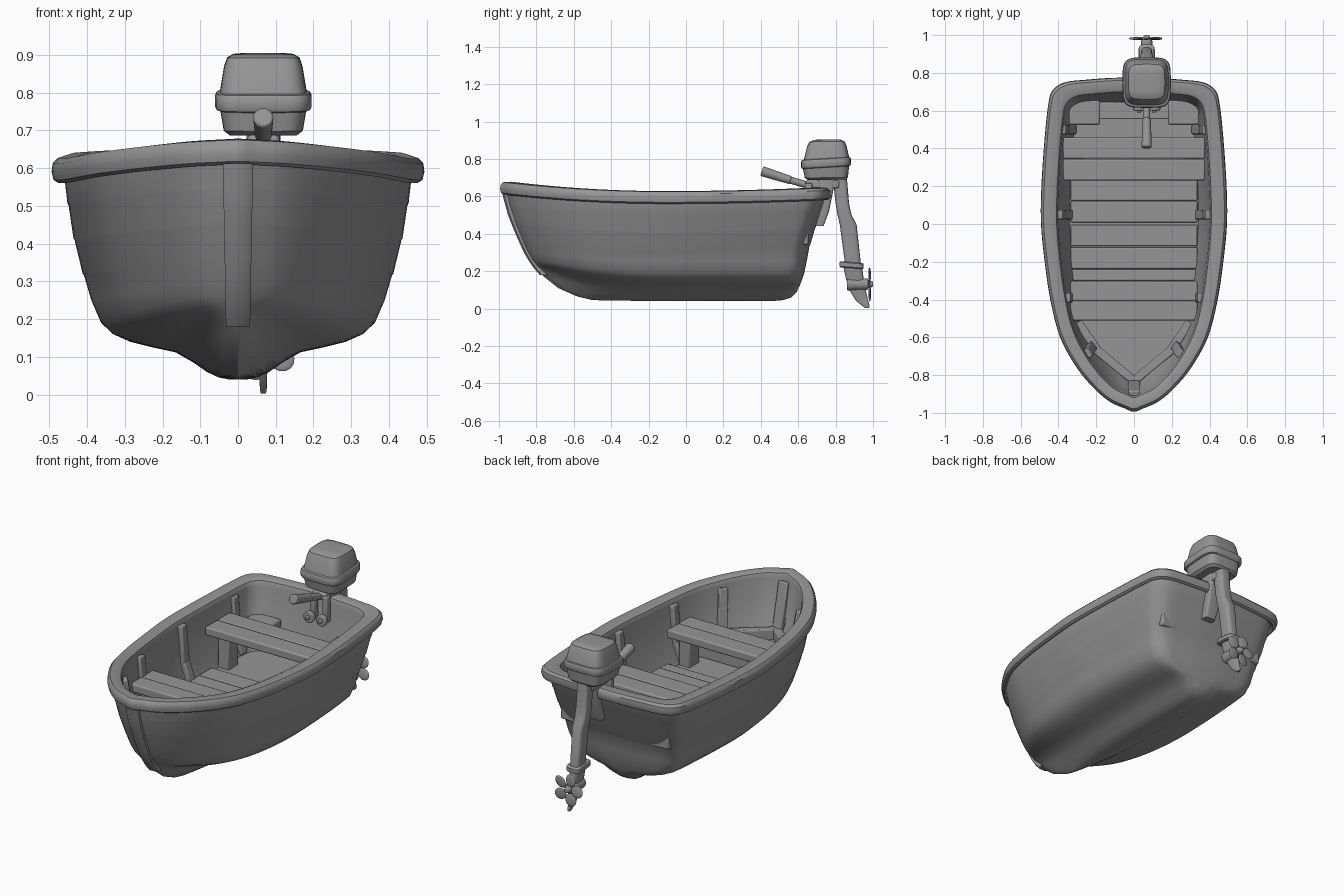
import bpy, bmesh, math
from mathutils import Vector

if "Cube" in bpy.data.objects:
    bpy.data.objects.remove(bpy.data.objects["Cube"])

grey = bpy.data.materials.new("grey")
grey.diffuse_color = (0.30, 0.30, 0.30, 1)
grey.use_nodes = True
grey.node_tree.nodes["Principled BSDF"].inputs["Base Color"].default_value = grey.diffuse_color
MX = 0.067  # motor sits slightly off centre


def finish(name, bm, bevel=0):
    bmesh.ops.recalc_face_normals(bm, faces=bm.faces)
    me = bpy.data.meshes.new(name)
    bm.to_mesh(me)
    bm.free()
    me.materials.append(grey)
    ob = bpy.data.objects.new(name, me)
    bpy.context.collection.objects.link(ob)
    if bevel:
        m = ob.modifiers.new("bevel", 'BEVEL')
        m.width, m.segments = bevel, 2
    return ob


def loft(name, rings, cap_start=True, cap_end=True):
    bm = bmesh.new()
    vs = [[bm.verts.new(p) for p in r] for r in rings]
    n = len(rings[0])
    for a, b in zip(vs, vs[1:]):
        for i in range(n):
            j = (i + 1) % n
            bm.faces.new((a[i], a[j], b[j], b[i]))
    if cap_start:
        bm.faces.new(vs[0])
    if cap_end:
        bm.faces.new(vs[-1])
    return finish(name, bm)


def beam(name, p, q, w, d, bevel=0.006, up=(0, 0, 1)):
    """Rounded bar from p to q, w wide across and d deep along 'up'."""
    p, q = Vector(p), Vector(q)
    t = (q - p).normalized()
    s = t.cross(Vector(up)).normalized()
    n = s.cross(t)
    c = [[o + s * a * w / 2 + n * b * d / 2
          for a, b in ((-1, -1), (1, -1), (1, 1), (-1, 1))] for o in (p, q)]
    ob = loft(name, c)
    m = ob.modifiers.new("bevel", 'BEVEL')
    m.width, m.segments = bevel, 2
    return ob


def rod(name, p, q, r1, r2=None, bevel=0.005):
    p, q = Vector(p), Vector(q)
    bm = bmesh.new()
    bmesh.ops.create_cone(bm, cap_ends=True, segments=20, radius1=r1,
                          radius2=r2 or r1, depth=(q - p).length)
    rot = (q - p).to_track_quat('Z', 'Y')
    for v in bm.verts:
        v.co = rot @ v.co + (p + q) / 2
    return finish(name, bm, bevel)


def lerp_table(t, x):
    for (x0, y0), (x1, y1) in zip(t, t[1:]):
        if x <= x1:
            return y0 + (y1 - y0) * max(0, x - x0) / (x1 - x0)
    return t[-1][1]


# Plan outline from bow to stern: (fraction of length, fraction of half width)
PLAN = [(0, 0), (.01, .1), (.03, .26), (.07, .43), (.13, .61), (.22, .79), (.33, .895),
        (.45, .96), (.57, 1), (.7, .99), (.85, .95), (.93, .915), (.957, .885),
        (.976, .82), (.988, .71), (.994, .5), (.999, .25), (1, 0)]
STEM = [(.035, -.42), (.045, -.50), (.06, -.57), (.1, -.67), (.15, -.74), (.2, -.79),
        (.25, -.825), (.3, -.855), (.4, -.90), (.5, -.94), (.6, -.967), (.68, -.985)]


def smooth_plan(steps=4):
    ext = [(PLAN[1][0], -PLAN[1][1])] + PLAN + [(PLAN[-2][0], -PLAN[-2][1])]
    out = []
    for k in range(1, len(ext) - 2):
        a, b, c, d = [Vector(p) for p in ext[k - 1:k + 3]]
        for i in range(steps):
            t = i / steps
            out.append(0.5 * (2 * b + (c - a) * t + (2 * a - 5 * b + 4 * c - d) * t * t
                              + (3 * b - a - 3 * c + d) * t ** 3))
    return out + [Vector(PLAN[-1])]


OUT = smooth_plan()


def ring(z, w, bow, stern, rise=.05, aft=.02):
    half = []
    for u, f in OUT:
        zz = z + rise * max(0, 1 - u / .5) ** 2 + aft * max(0, (u - .5) / .5) ** 2
        half.append((w * f, bow + (stern - bow) * u, zz))
    return half + [(-x, y, zz) for x, y, zz in reversed(half[1:-1])]


# Outer hull with lapped planks, bilge and rounded keel bulge
levels = [(.60, .462, .05, .752), (.505, .451, .045, .723), (.50, .448, .045, .720),
          (.413, .435, .04, .693), (.408, .432, .04, .690), (.32, .411, .04, .664),
          (.314, .407, .04, .660), (.25, .388, .05, .645), (.19, .362, .08, .632),
          (.16, .33, .10, .622), (.14, .285, .11, .615), (.125, .225, .11, .61),
          (.112, .165, .11, .603), (.085, .118, .09, .59), (.060, .082, .05, .565),
          (.045, .05, .02, .52), (.040, .022, .005, .46)]
loft("outer_hull", [ring(z, w, lerp_table(STEM, z + r), s, r, .02 if z > .3 else 0)
                    for z, w, r, s in levels], cap_start=False)

# Rounded gunwale rail
rail = [(.455, -.955, .74, .575), (.475, -.975, .755, .560), (.488, -.988, .768, .568),
        (.493, -.994, .775, .59), (.49, -.99, .772, .612), (.478, -.978, .76, .625),
        (.43, -.935, .715, .628), (.41, -.92, .70, .62), (.402, -.912, .692, .60),
        (.40, -.91, .69, .57)]
loft("gunwale", [ring(z, w, b, s) for w, b, s, z in rail], False, False)

# Inner lining with sloped lower wall, and floor
loft("inner_hull", [ring(.60, .402, -.912, .692), ring(.385, .382, -.868, .655, .03, .01),
                    ring(.275, .342, -.79, .62, 0, 0)], cap_start=False)

# Stem post on the bow
post = []
for i in range(13):
    z = .18 + i * .036
    y = lerp_table(STEM, z)
    hw = .032 + .008 * i / 12
    post.append([(-hw, y + .06, z), (-hw, y - .002, z), (-hw * .6, y - .012, z),
                 (hw * .6, y - .012, z), (hw, y - .002, z), (hw, y + .06, z)])
loft("stem_post", post)

# Floor boards
for i, y in enumerate((-.27, -.18, -.06, .065, .18)):
    beam("floor_board", (-.335, y, .285), (.335, y, .285), .06 if i == 0 else .112, .03)

# Seats, each of two boards, with end supports
for name, ys, hx, z in (("rear_seat", (.288, .402), .375, .50),
                        ("front_seat", (-.458, -.355), .335, .468)):
    for y in ys:
        beam(name, (-hx, y, z), (hx, y, z), .113 if hx > .35 else .105, .048, .008)
    for s in (-1, 1):
        x = s * (hx - .07)
        beam(name + "_support", (x, sum(ys) / 2, .27), (x, sum(ys) / 2, z), .07, .09,
             up=(0, 1, 0))

# Raised bow deck
loft("bow_deck", [[(-.30, -.50, z), (-.2, -.635, z), (0, -.82, z), (.2, -.635, z),
                   (.30, -.50, z)] for z in (.28, .335)])

# Stern ledge: two blocks joined by a low rail
beam("stern_rail", (-.33, .60, .37), (.33, .60, .37), .09, .05)
for s in (-1, 1):
    beam("stern_block", (s * .18, .59, .40), (s * .345, .59, .40), .13, .12, .01)
    # Ribs on the side walls, following the lining
    for y, top, mid, low in ((.50, .383, .365, .325), (.05, .400, .38, .342),
                             (-.39, .358, .338, .295)):
        beam("side_rib", (s * top, y, .60), (s * mid, y, .385), .05, .045, up=(1, 0, 0))
        beam("side_rib", (s * mid, y, .395), (s * low, y, .28), .05, .045, up=(1, 0, 0))
    beam("bow_rib", (s * .25, -.69, .61), (s * .225, -.65, .37), .05, .045,
         up=(s * .8, -.6, 0))
    # Bow stringer
    beam("bow_stringer", (0, -.83, .36), (s * .20, -.665, .36), .045, .06)
    beam("bow_stringer", (s * .19, -.675, .36), (s * .295, -.52, .36), .045, .06)
beam("bow_centre_rib", (0, -.908, .63), (0, -.85, .37), .06, .05, up=(0, 1, 0))


def box_ring(z, hw, y0, y1, e=4.5, n=40, tilt=0.0):
    cy, hy, out = (y0 + y1) / 2, (y1 - y0) / 2, []
    for i in range(n):
        c, s = math.cos(math.tau * i / n), math.sin(math.tau * i / n)
        y = cy + hy * math.copysign(abs(s) ** (2 / e), s)
        out.append((MX + hw * math.copysign(abs(c) ** (2 / e), c), y, z + tilt * (y - cy)))
    return out


# Motor cowl with raised band
cowl = [(.688, .09, .655, .855), (.70, .105, .635, .866), (.754, .114, .626, .872),
        (.757, .124, .619, .878), (.765, .128, .615, .882), (.792, .128, .615, .882),
        (.80, .124, .619, .878), (.803, .115, .63, .872), (.87, .104, .648, .858),
        (.893, .096, .66, .846), (.902, .08, .68, .825), (.904, .06, .70, .805)]
loft("motor_cowl", [box_ring(*c, tilt=.06 if .72 < c[0] < .85 else .02) for c in cowl])

# Motor leg, collar and lower unit with skeg
leg = [(.70, .036, .785, .86), (.56, .036, .80, .872), (.50, .036, .81, .885),
       (.45, .034, .822, .912), (.24, .03, .85, .935)]
loft("motor_leg", [box_ring(*c, e=3.5) for c in leg])
loft("leg_collar", [box_ring(z, hw, .885 - d, .885 + d, tilt=-.08) for z, hw, d in
                    ((.216, .038, .058), (.221, .044, .065), (.243, .044, .065), (.248, .038, .058))])
low = [(.23, .03, .84, .94), (.16, .026, .855, .95), (.10, .012, .872, .96),
       (.04, .010, .91, .975), (.012, .009, .945, .982), (.003, .007, .955, .978)]
loft("lower_unit", [box_ring(*c, e=3) for c in low])
rod("gear_case", (MX, .86, .13), (MX, .975, .13), .034, .03, .008)

# Propeller
rod("propeller_hub", (MX, .965, .13), (MX, 1.0, .13), .024, .014, .004)
for k in range(5):
    a = math.radians(-36 + 72 * k)
    rad, tan = Vector((math.cos(a), 0, math.sin(a))), Vector((-math.sin(a), .12, math.cos(a)))
    bm = bmesh.new()
    bmesh.ops.create_uvsphere(bm, u_segments=14, v_segments=8, radius=1)
    for v in bm.verts:
        x, y, z = v.co
        v.co = Vector((MX, .982, .13)) + rad * (.058 + .037 * x) + tan * (.033 * y) \
            + Vector((0, 1, 0)) * (.006 * z)
    finish("propeller_blade", bm)

# Transom bracket, clamp screws and tiller
outer = [(.69, .045, .70, .80), (.62, .045, .72, .785), (.52, .04, .70, .765), (.44, .034, .68, .735)]
loft("bracket", [box_ring(*c, e=6) for c in outer])
beam("bracket_top", (MX, .64, .665), (MX, .82, .665), .085, .045, .01)
for s in (-1, 1):
    x = MX + s * .04
    beam("clamp_arm", (x, .655, .67), (x, .655, .52), .03, .04, up=(0, 1, 0))
    rod("clamp_screw", (x, .59, .545), (x, .69, .545), .012)
    rod("clamp_knob", (x, .60, .545), (x, .627, .545), .032)
rod("tiller_arm", (MX, .70, .645), (MX, .54, .692), .019)
rod("tiller_grip", (MX, .56, .686), (MX, .405, .735), .022, .027, .006)

bpy.ops.object.select_all(action='SELECT')
bpy.context.view_layer.objects.active = bpy.context.selected_objects[0]
bpy.ops.object.shade_smooth_by_angle(angle=math.radians(35))
